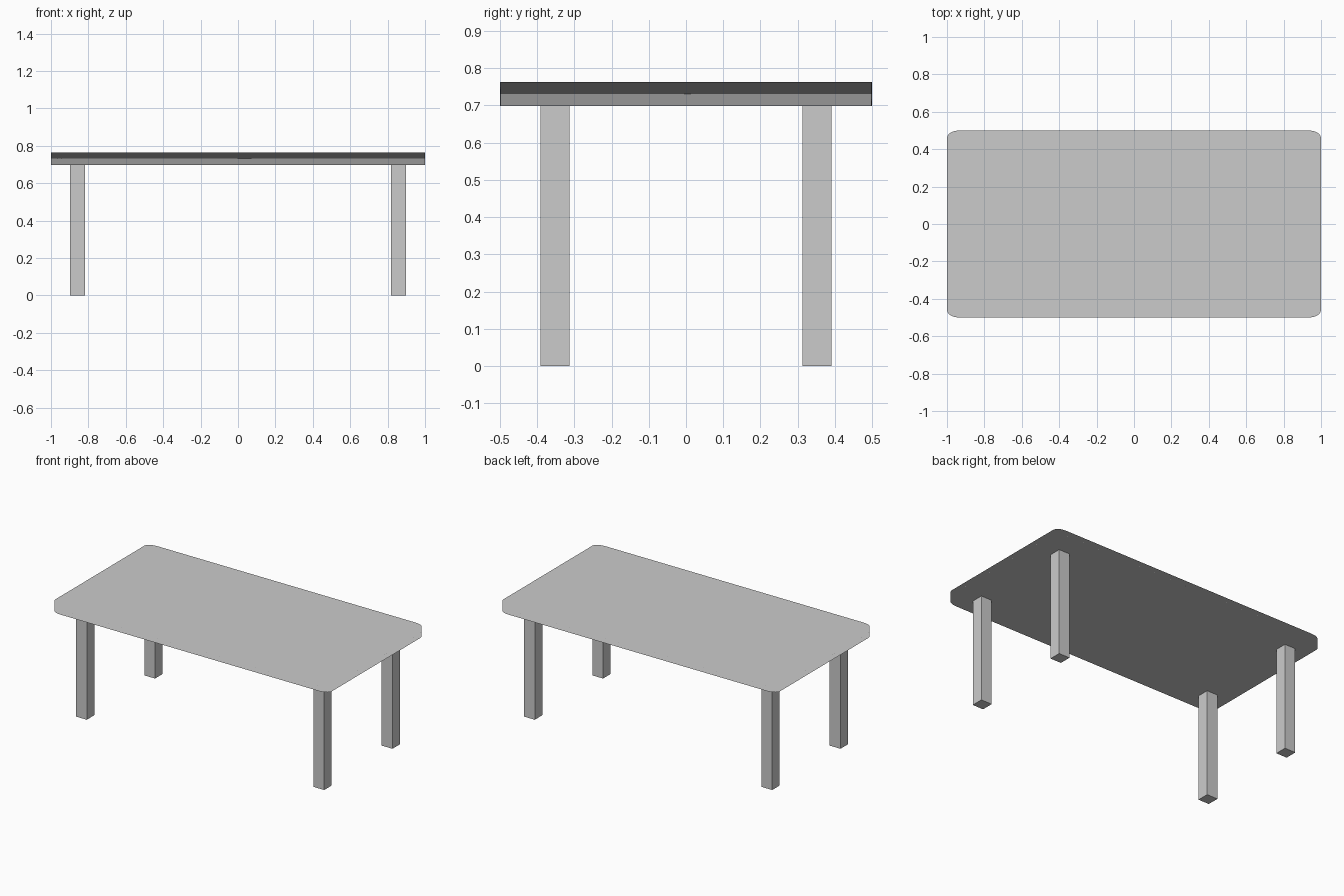
import bpy, bmesh, math

if "Cube" in bpy.data.objects:
    bpy.data.objects.remove(bpy.data.objects["Cube"])


def make_object(name, bm):
    bmesh.ops.recalc_face_normals(bm, faces=bm.faces)
    mesh = bpy.data.meshes.new(name)
    bm.to_mesh(mesh)
    bm.free()
    obj = bpy.data.objects.new(name, mesh)
    bpy.context.collection.objects.link(obj)
    return obj


# Table top: slab with softly rounded (slightly elliptical) corners
BOTTOM, TOP = 0.698, 0.763
RX, RY, STEPS = 0.065, 0.04, 5
bm = bmesh.new()
outline = []
for i, (sx, sy) in enumerate([(1, 1), (-1, 1), (-1, -1), (1, -1)]):
    for k in range(STEPS + 1):
        a = math.pi / 2 * (i + k / STEPS)
        outline.append(bm.verts.new((sx * (1 - RX) + RX * math.cos(a),
                                     sy * (0.5 - RY) + RY * math.sin(a), BOTTOM)))
base = bm.faces.new(outline)
grown = bmesh.ops.extrude_face_region(bm, geom=[base], use_keep_orig=True)
for v in grown["geom"]:
    if isinstance(v, bmesh.types.BMVert):
        v.co.z = TOP
for f in bm.faces:
    f.smooth = True
table_top = make_object("table_top", bm)

# Flat faces with a soft-shaded rim
soft = table_top.modifiers.new("soft_rim", 'WEIGHTED_NORMAL')
soft.mode = 'FACE_AREA'
soft.weight = 100

# Four square legs
LEG = 0.078
for y, depth in ((-0.3525, "front"), (0.3525, "back")):
    for x, side in ((-0.858, "left"), (0.858, "right")):
        bm = bmesh.new()
        bmesh.ops.create_cube(bm, size=1)
        bmesh.ops.scale(bm, vec=(LEG, LEG, 0.70), verts=bm.verts)
        bmesh.ops.translate(bm, vec=(x, y, 0.35), verts=bm.verts)
        make_object(f"{depth}_{side}_leg", bm)
